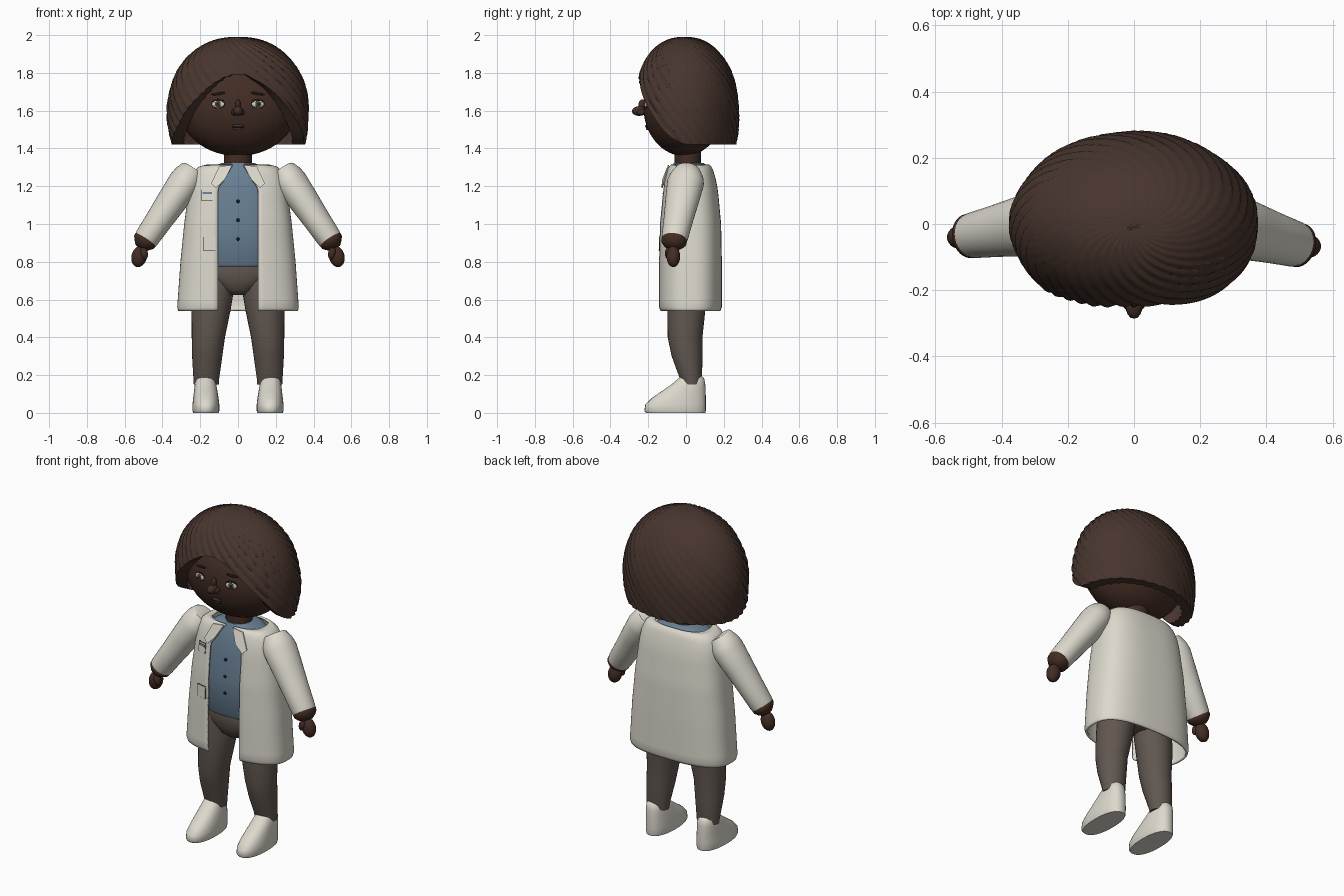
import bpy, bmesh, math
from mathutils import Matrix, Vector

if "Cube" in bpy.data.objects:
    bpy.data.objects.remove(bpy.data.objects["Cube"])


def material(name, rgb):
    m = bpy.data.materials.new(name)
    m.diffuse_color = (*rgb, 1)
    m.use_nodes = True
    m.node_tree.nodes["Principled BSDF"].inputs["Base Color"].default_value = m.diffuse_color
    return m


HAIR = material("hair brown", (0.065, 0.036, 0.027))
SKIN = material("skin brown", (0.056, 0.026, 0.018))
WHITE = material("coat white", (0.72, 0.69, 0.61))
BLUE = material("shirt blue", (0.14, 0.215, 0.295))
PANTS = material("trouser brown", (0.12, 0.095, 0.08))
EYE = material("eye white", (0.62, 0.6, 0.55))
IRIS = material("iris brown", (0.09, 0.06, 0.035))
BLACK = material("dark detail", (0.012, 0.01, 0.009))
LIP = material("lip brown", (0.07, 0.035, 0.03))


def make(name, verts, faces, mat, matrix=None, angle=50):
    me = bpy.data.meshes.new(name)
    me.from_pydata([tuple(v) for v in verts], [], faces)
    bm = bmesh.new()
    bm.from_mesh(me)
    if matrix:
        bm.transform(matrix)
    bmesh.ops.recalc_face_normals(bm, faces=bm.faces)
    bm.to_mesh(me)
    bm.free()
    me.materials.append(mat)
    ob = bpy.data.objects.new(name, me)
    bpy.context.collection.objects.link(ob)
    bpy.ops.object.select_all(action='DESELECT')
    ob.select_set(True)
    bpy.context.view_layer.objects.active = ob
    bpy.ops.object.shade_smooth_by_angle(angle=math.radians(angle))
    return ob


def spow(v, p):
    return math.copysign(abs(v) ** p, v)


def grid_faces(rows, cols, wrap):
    return [(r * cols + c, r * cols + (c + 1) % cols,
             (r + 1) * cols + (c + 1) % cols, (r + 1) * cols + c)
            for r in range(rows - 1) for c in range(cols if wrap else cols - 1)]


def loft(name, rings, mat, n=2.0, cols=32, matrix=None):
    """Closed body through superellipse rings (z, cx, cy, rx, ry)."""
    verts = []
    for z, cx, cy, rx, ry in rings:
        for c in range(cols):
            a = 2 * math.pi * c / cols
            verts.append((cx + rx * spow(math.sin(a), 2 / n),
                          cy - ry * spow(math.cos(a), 2 / n), z))
    faces = grid_faces(len(rings), cols, True)
    faces += [tuple(range(cols)), tuple(range((len(rings) - 1) * cols, len(rings) * cols))]
    return make(name, verts, faces, mat, matrix)


def ball(name, loc, size, mat, rot=None, seg=24):
    bm = bmesh.new()
    bmesh.ops.create_uvsphere(bm, u_segments=seg, v_segments=seg * 2 // 3, radius=1)
    verts = [v.co.copy() for v in bm.verts]
    bm.verts.index_update()
    faces = [tuple(v.index for v in f.verts) for f in bm.faces]
    bm.free()
    m = Matrix.Translation(loc) @ (rot or Matrix()) @ Matrix.Diagonal((*size, 1))
    return make(name, verts, faces, mat, m)


def interp(table, z):
    for a, b in zip(table, table[1:]):
        if z <= b[0]:
            t = (z - a[0]) / (b[0] - a[0])
            return [p + (q - p) * t for p, q in zip(a, b)]
    return list(table[-1])


# Head and neck
HC, HR = Vector((0, -0.01, 1.62)), (0.315, 0.215, 0.26)
ball("head", HC, HR, SKIN, seg=40)
loft("neck", [(1.26, 0, 0.01, .075, .07), (1.42, 0, 0.01, .075, .07)], SKIN)


def face_point(x, z):
    k = 1 - (x / HR[0]) ** 2 - ((z - HC.z) / HR[2]) ** 2
    p = Vector((x, HC.y - HR[1] * math.sqrt(k), z))
    nrm = Vector([(p[i] - HC[i]) / HR[i] ** 2 for i in range(3)]).normalized()
    return p, nrm


def feature(name, x, z, size, mat, lift=0.0, tilt=0.0):
    p, nrm = face_point(x, z)
    rot = nrm.to_track_quat('-Y', 'Z').to_matrix().to_4x4() @ Matrix.Rotation(tilt, 4, 'Y')
    ball(name, p + nrm * lift, size, mat, rot, 16)


# Eyes, brows, nose and mouth
for s, side in ((-1, "left"), (1, "right")):
    x = 0.105 * s
    feature(side + "_eye_outline", x, 1.637, (.039, .006, .024), BLACK)
    feature(side + "_eye", x, 1.635, (.035, .009, .02), EYE)
    feature(side + "_iris", x, 1.635, (.016, .005, .017), IRIS, .007)
    feature(side + "_pupil", x, 1.635, (.008, .004, .009), BLACK, .0095)
    feature(side + "_brow", x, 1.69, (.037, .006, .007), BLACK, tilt=s * 0.15)
    feature(side + "_nostril", .019 * s, 1.592, (.016, .026, .016), SKIN, .01)
feature("nose_tip", 0, 1.6, (.026, .04, .026), SKIN, .022)
feature("nose_bridge", 0, 1.63, (.014, .022, .03), SKIN, .005)
feature("upper_lip", 0, 1.52, (.032, .008, .007), LIP)
feature("lower_lip", 0, 1.505, (.026, .009, .008), LIP)
feature("mouth_line", 0, 1.513, (.032, .009, .002), BLACK, .001)

# Swirled hair cap, raised over the face
cols, rows, lobes = 192, 30, 32
verts = []
for r in range(rows + 2):
    t = min(r, rows) / rows
    for c in range(cols):
        f = 2 * math.pi * c / cols
        d = min(f, 2 * math.pi - f)
        edge = 1.605 + 0.183 * math.cos(min(1.95 * d, math.pi))
        u = t * math.acos((edge - 1.6) / 0.39)
        z = 1.6 + 0.39 * math.cos(u)
        rad = math.sin(u) ** 0.93
        if u > math.pi / 2:
            rad = 1 - 0.55 * (1 - math.sin(u))
        wave = abs(math.sin(lobes / 2 * (f - 1.1 * u)))
        big = math.sin(7 * (f - 1.1 * u))
        k = rad * (0.98 + 0.035 * min(1, 2 * t) * wave + 0.008 * big * t)
        if r > rows:
            k *= 0.82
        verts.append((0.372 * k * math.sin(f), -0.28 * k * math.cos(f) - 0.008 * (1 - t),
                      z + 0.008 * wave * math.sin(min(math.pi, u * 2))))
make("hair", verts, grid_faces(rows + 2, cols, True), HAIR)

# Open coat: rows of z, half width, half depth, centre y, front gap
COAT = [(.54, .318, .16, .022, .107), (.56, .322, .168, .022, .107), (.8, .305, .168, .022, .107),
        (1.0, .285, .164, .022, .107), (1.15, .265, .15, .022, .107), (1.19, .26, .145, .022, .105),
        (1.24, .25, .135, .022, .07), (1.285, .23, .122, .022, .045), (1.305, .205, .112, .022, .035),
        (1.315, .165, .1, .022, .03)]
N = 2.7
levels = [.54, .55, .56] + [.6 + .04 * i for i in range(14)] + [1.15, 1.19, 1.215, 1.24,
                                                             1.265, 1.285, 1.305, 1.315]
verts, cols = [], 64
for z in sorted(set(levels)):
    z, rx, ry, cy, gap = interp(COAT, z)
    start = math.asin((gap / rx) ** (N / 2))
    for c in range(cols):
        a = start + (2 * math.pi - 2 * start) * c / (cols - 1)
        verts.append((rx * spow(math.sin(a), 2 / N), cy - ry * spow(math.cos(a), 2 / N), z))
coat = make("coat", verts, grid_faces(len(verts) // cols, cols, False), WHITE)
mod = coat.modifiers.new("cloth thickness", 'SOLIDIFY')
mod.thickness, mod.offset = 0.012, -1


def coat_y(x, z):
    z, rx, ry, cy, gap = interp(COAT, z)
    return cy - ry * (1 - abs(x / rx) ** N) ** (1 / N)


def plate(name, outline, mat, lift, thick=0.006):
    """Thin patch lying on the coat front."""
    k = len(outline)
    verts = [(x, coat_y(x, z) - lift - d, z) for d in (0, thick) for x, z in outline]
    faces = [tuple(range(k)), tuple(range(k, 2 * k))]
    faces += [(i, (i + 1) % k, k + (i + 1) % k, k + i) for i in range(k)]
    make(name, verts, faces, mat, angle=30)


def rect(x0, x1, z0, z1):
    return [(x0, z0), (x1, z0), (x1, z1), (x0, z1)]


# Lapels and pockets
for s, side in ((-1, "left"), (1, "right")):
    plate(side + "_lapel", [(s * x, z) for x, z in
          ((.03, 1.312), (.1, 1.305), (.142, 1.215), (.118, 1.19), (.07, 1.235))], WHITE, .008)
plate("chest_pocket_edge", rect(-.192, -.134, 1.123, 1.181), BLACK, -.001, .004)
plate("chest_pocket", rect(-.19, -.136, 1.125, 1.179), WHITE, 0, .005)
plate("pocket_trim", rect(-.188, -.138, 1.158, 1.17), BLUE, .003, .004)
plate("lower_pocket_edge", rect(-.182, -.118, .858, .932), BLACK, -.001, .004)
plate("lower_pocket", rect(-.18, -.12, .86, .93), WHITE, 0, .005)

# Shirt with buttons
loft("shirt", [(.775, 0, .02, .2, .135), (.79, 0, .02, .215, .145), (1.0, 0, .02, .22, .145),
               (1.15, 0, .02, .21, .132), (1.24, 0, .02, .19, .115), (1.285, 0, .02, .165, .1),
               (1.31, 0, .02, .125, .09), (1.322, 0, .015, .085, .08)], BLUE, 2.5, 48)
for i, z in enumerate((1.12, 1.02, .92)):
    ball(f"button_{i + 1}", (0, -.125 if i else -.118, z), (.009, .007, .009), BLACK, seg=12)

# Trousers
loft("trouser_hips", [(.625, 0, .01, .05, .07), (.65, 0, .01, .1, .1), (.7, 0, .015, .18, .122),
                      (.75, 0, .018, .21, .135), (.8, 0, .02, .2, .13)], PANTS, 2.2, 40)
for s, side in ((-1, "left"), (1, "right")):
    loft(side + "_leg", [(.15, s * .168, .028, .066, .052), (.18, s * .168, .026, .068, .058),
                         (.3, s * .163, .006, .08, .082), (.4, s * .157, -.005, .088, .092),
                         (.54, s * .143, .002, .103, .1), (.65, s * .13, .005, .108, .105),
                         (.74, s * .12, .01, .1, .1)], PANTS)
    # Shoes with sloping toes
    loft(side + "_shoe", [(0, s * .17, -.055, .067, .157), (.012, s * .17, -.058, .071, .163),
                          (.045, s * .17, -.055, .071, .16), (.08, s * .17, -.037, .067, .142),
                          (.115, s * .171, -.012, .062, .116), (.15, s * .172, .012, .057, .09),
                          (.18, s * .173, .027, .05, .07), (.197, s * .174, .03, .038, .052)],
         WHITE, 2.3)

    # Sleeve, cuff and hand share one slanted axis
    top = Vector((s * .235, .012, 1.29))
    end = Vector((s * .49, -.062 if s > 0 else -.035, .915))
    axis = end - top
    L = axis.length
    m = Matrix.Translation(top) @ axis.to_track_quat('Z', 'Y').to_matrix().to_4x4()
    loft(side + "_sleeve", [(0, 0, 0, .062, .06), (.008, 0, 0, .068, .068), (.05, 0, 0, .09, .082),
                            (.09, 0, 0, .099, .086), (.2, 0, 0, .09, .08), (.32, 0, 0, .079, .072),
                            (L - .015, 0, 0, .07, .066), (L, 0, 0, .066, .063)], WHITE, matrix=m)
    loft(side + "_cuff", [(L - .02, 0, 0, .06, .055), (L, 0, 0, .068, .064), (L + .015, 0, 0, .067, .062),
                          (L + .035, 0, 0, .052, .045), (L + .05, 0, 0, .03, .03)], SKIN, matrix=m)
    ball(side + "_hand", (s * .523, end.y - .005, .828), (.041, .036, .057), SKIN,
         Matrix.Rotation(-s * .25, 4, 'Y'))
    ball(side + "_thumb", (s * .497, end.y - .03, .845), (.02, .02, .034), SKIN,
         Matrix.Rotation(s * .2, 4, 'Y'), 16)
